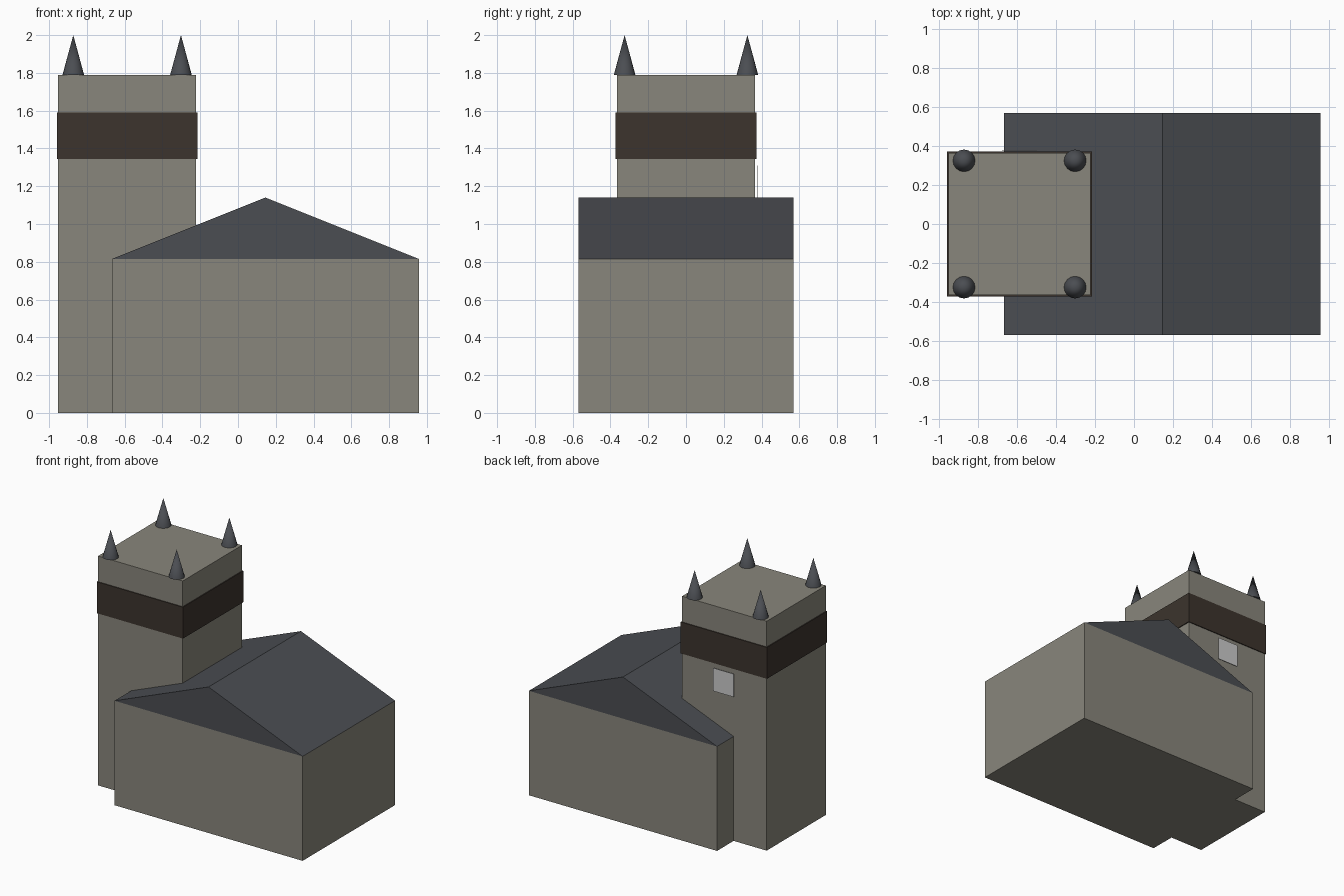
import bpy, bmesh
from math import radians

if "Cube" in bpy.data.objects:
    bpy.data.objects.remove(bpy.data.objects["Cube"])


def material(name, rgb):
    m = bpy.data.materials.new(name)
    m.diffuse_color = (*rgb, 1)
    m.use_nodes = True
    m.node_tree.nodes["Principled BSDF"].inputs["Base Color"].default_value = m.diffuse_color
    return m


STONE = material("stone", (0.25, 0.24, 0.20))
SLATE = material("slate", (0.07, 0.075, 0.085))
TIMBER = material("dark_band", (0.045, 0.034, 0.026))
PALE = material("pale_panel", (0.60, 0.60, 0.58))


def finish(name, bm, mat):
    bmesh.ops.recalc_face_normals(bm, faces=bm.faces)
    mesh = bpy.data.meshes.new(name)
    bm.to_mesh(mesh)
    bm.free()
    mesh.materials.append(mat)
    ob = bpy.data.objects.new(name, mesh)
    bpy.context.collection.objects.link(ob)
    return ob


def extrude_profile(name, profile, y0, y1, mat):
    """Extrude an x-z outline from y0 to y1."""
    bm = bmesh.new()
    face = bm.faces.new([bm.verts.new((x, y0, z)) for x, z in profile])
    new = bmesh.ops.extrude_face_region(bm, geom=[face])["geom"]
    bmesh.ops.translate(bm, vec=(0, y1 - y0, 0),
                        verts=[v for v in new if isinstance(v, bmesh.types.BMVert)])
    return finish(name, bm, mat)


def box(name, x0, x1, y0, y1, z0, z1, mat):
    return extrude_profile(name, [(x0, z0), (x1, z0), (x1, z1), (x0, z1)], y0, y1, mat)


# Main hall and its gabled roof, ridge running front to back
box("hall", -0.667, 0.957, -0.57, 0.57, 0, 0.815, STONE)
extrude_profile("hall_roof", [(-0.667, 0.815), (0.957, 0.815), (0.145, 1.14)],
                -0.57, 0.57, SLATE)

# Tower with dark band
TX = -0.587
box("tower", TX - 0.365, TX + 0.365, -0.365, 0.365, 0, 1.79, STONE)
box("tower_band", TX - 0.372, TX + 0.372, -0.372, 0.372, 1.345, 1.59, TIMBER)

# Pale panel on the back of the tower
box("tower_panel", TX - 0.09, TX + 0.09, 0.376, 0.379, 1.13, 1.31, PALE)

# Corner pinnacles
for sx in (-1, 1):
    for sy in (-1, 1):
        bpy.ops.mesh.primitive_cone_add(
            vertices=16, radius1=0.057, radius2=0, depth=0.21,
            location=(TX + sx * 0.285, sy * 0.325, 1.895))
        cone = bpy.context.object
        cone.name = "pinnacle"
        cone.data.materials.append(SLATE)
        bpy.ops.object.shade_smooth_by_angle(angle=radians(40))
